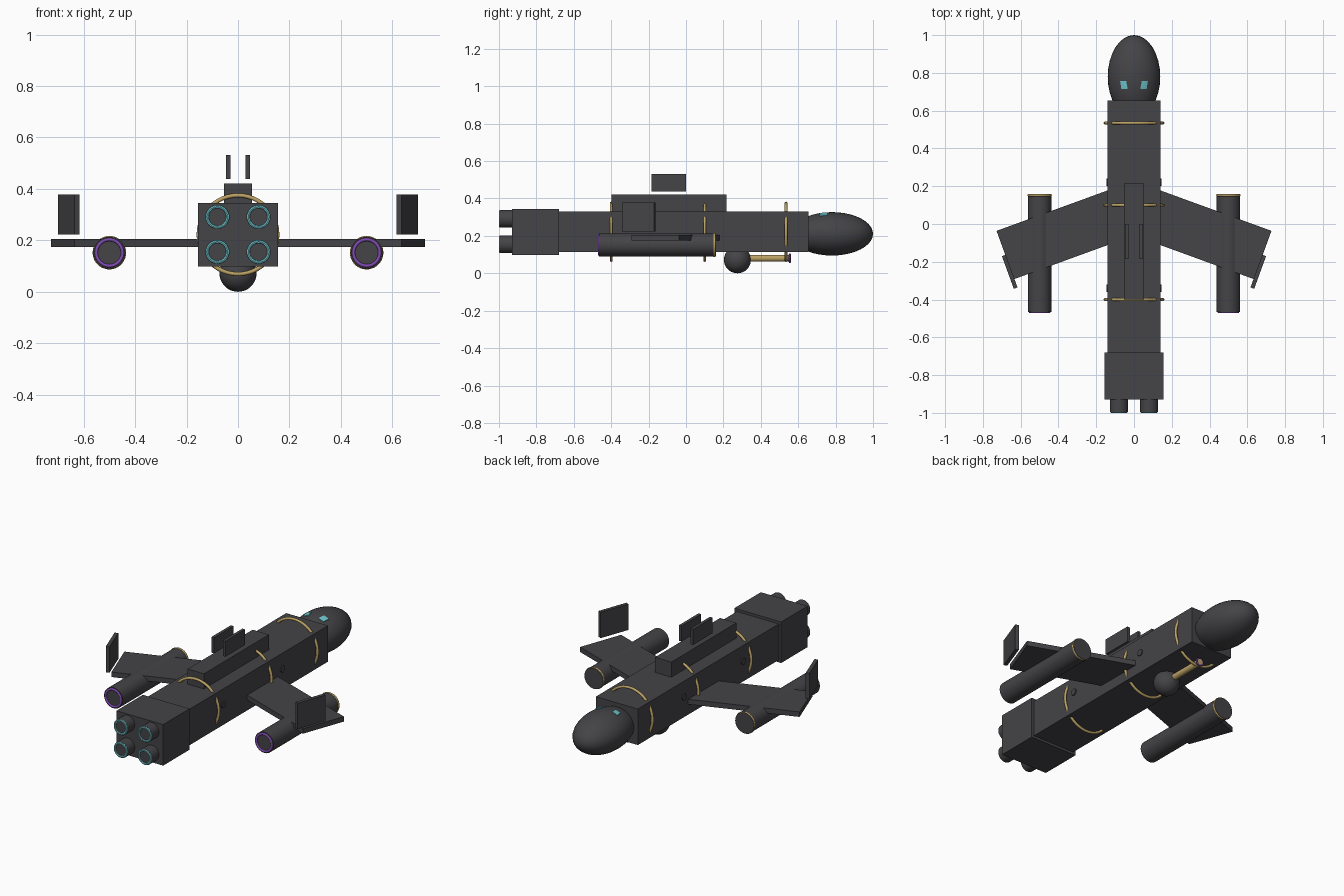
import bpy, bmesh, math
from mathutils import Matrix, Vector

if "Cube" in bpy.data.objects:
    bpy.data.objects.remove(bpy.data.objects["Cube"])


def material(name, rgb):
    m = bpy.data.materials.new(name)
    m.diffuse_color = (*rgb, 1)
    m.use_nodes = True
    m.node_tree.nodes["Principled BSDF"].inputs["Base Color"].default_value = m.diffuse_color
    return m


HULL = material("dark_grey", (0.058, 0.057, 0.063))
GOLD = material("gold", (0.50, 0.36, 0.13))
TEAL = material("teal", (0.16, 0.56, 0.62))
PURPLE = material("purple", (0.22, 0.07, 0.45))
ALONG_Y = Matrix.Rotation(math.pi / 2, 4, 'X')
ALONG_X = Matrix.Rotation(math.pi / 2, 4, 'Y')


def finish(name, bm, mat, smooth=False):
    bmesh.ops.recalc_face_normals(bm, faces=bm.faces)
    me = bpy.data.meshes.new(name)
    bm.to_mesh(me)
    bm.free()
    ob = bpy.data.objects.new(name, me)
    bpy.context.collection.objects.link(ob)
    me.materials.append(mat)
    if smooth:
        bpy.ops.object.select_all(action='DESELECT')
        ob.select_set(True)
        bpy.context.view_layer.objects.active = ob
        bpy.ops.object.shade_smooth_by_angle(angle=math.radians(40))
    return ob


def box(name, centre, size, mat=HULL, turn=0):
    bm = bmesh.new()
    bmesh.ops.create_cube(bm, size=1, matrix=Matrix.Translation(centre)
                          @ Matrix.Rotation(math.radians(turn), 4, 'Z')
                          @ Matrix.Diagonal((*size, 1)))
    return finish(name, bm, mat)


def cylinder(name, centre, r, length, mat=HULL, axis=ALONG_Y, sides=32):
    bm = bmesh.new()
    bmesh.ops.create_cone(bm, cap_ends=True, segments=sides, radius1=r, radius2=r,
                          depth=length, matrix=Matrix.Translation(centre) @ axis)
    return finish(name, bm, mat, True)


def ellipsoid(name, centre, radii):
    bm = bmesh.new()
    bmesh.ops.create_uvsphere(bm, u_segments=32, v_segments=20, radius=1,
                              matrix=Matrix.Translation(centre)
                              @ Matrix.Diagonal((radii[0], radii[2], radii[1], 1)).lerp(
                                  Matrix.Diagonal((*radii, 1)), 1))
    return finish(name, bm, HULL, True)


def ring(name, centre, major, minor, mat, n=48, k=10):
    # hoop facing along the hull
    bm = bmesh.new()
    c = Vector(centre)
    loops = []
    for i in range(n):
        a = 2 * math.pi * i / n
        loops.append([])
        for j in range(k):
            b = 2 * math.pi * j / k
            r = major + minor * math.cos(b)
            loops[-1].append(bm.verts.new(c + Vector(
                (r * math.cos(a), minor * math.sin(b), r * math.sin(a)))))
    for i in range(n):
        p, q = loops[i], loops[(i + 1) % n]
        for j in range(k):
            bm.faces.new((p[j], q[j], q[(j + 1) % k], p[(j + 1) % k]))
    return finish(name, bm, mat, True)


# fuselage, engine block and nose
box("fuselage", (0, -0.02, 0.221), (0.278, 1.35, 0.216))
box("engine_block", (0, -0.805, 0.222), (0.31, 0.25, 0.246))
NOSE, NOSE_R = Vector((0, 0.78, 0.211)), Vector((0.139, 0.22, 0.116))
ellipsoid("nose", NOSE, NOSE_R)

# hull hoops
for y in (-0.4, 0.1, 0.535):
    ring("hull_hoop", (0, y, 0.222), 0.153, 0.008, GOLD)

# dorsal spine
box("dorsal_spine", (0, -0.092, 0.372), (0.108, 0.615, 0.096))

# belly turret and gun
ellipsoid("belly_turret", (0, 0.275, 0.072), (0.072, 0.072, 0.072))
cylinder("gun_barrel", (0, 0.435, 0.08), 0.018, 0.25, GOLD)
ring("muzzle_ring", (0, 0.555, 0.08), 0.02, 0.006, PURPLE, 24, 8)

for s in (-1, 1):
    # engine nozzles
    for z in (0.155, 0.291):
        cylinder("nozzle", (0.08 * s, -0.95, z), 0.047, 0.09)
        ring("nozzle_ring", (0.08 * s, -0.993, z), 0.040, 0.007, TEAL, 32, 8)

    # swept wing and floating tip fin
    box("wing", (0.343 * s, -0.041, 0.19), (0.72, 0.272, 0.03), turn=-20 * s)
    box("wing_tip_fin", (0.658 * s, -0.253, 0.3), (0.021, 0.184, 0.155), turn=-20 * s)

    # underwing pods
    cylinder("wing_pod", (0.5 * s, -0.153, 0.152), 0.062, 0.625)
    ring("pod_rear_ring", (0.5 * s, -0.465, 0.152), 0.051, 0.0065, PURPLE)
    ring("pod_front_ring", (0.5 * s, 0.152, 0.152), 0.058, 0.007, GOLD)

    # dorsal fins and side studs
    box("dorsal_fin", (0.038 * s, -0.093, 0.485), (0.018, 0.185, 0.093))
    for y in (-0.34, 0.22):
        cylinder("side_stud", (0.139 * s, y, 0.235), 0.02, 0.012, HULL, ALONG_X, 8)

    # eye plates following the nose surface
    bm = bmesh.new()
    grid = []
    for i in range(4):
        for j in range(4):
            u, v = i / 3, j / 3
            x = s * (0.033 + 0.034 * u + 0.008 * v * (1 - 0.2 * u))
            y = 0.714 + 0.042 * v
            h = 1 - (x / NOSE_R.x) ** 2 - ((y - NOSE.y) / NOSE_R.y) ** 2
            grid.append(bm.verts.new((x, y, NOSE.z + NOSE_R.z * math.sqrt(h) + 0.004)))
    for i in range(3):
        for j in range(3):
            a = 4 * i + j
            bm.faces.new((grid[a], grid[a + 4], grid[a + 5], grid[a + 1]))
    ext = bmesh.ops.extrude_face_region(bm, geom=bm.faces[:])
    bmesh.ops.translate(bm, vec=(0, 0, -0.008),
                        verts=[g for g in ext["geom"] if isinstance(g, bmesh.types.BMVert)])
    finish("eye", bm, TEAL)
